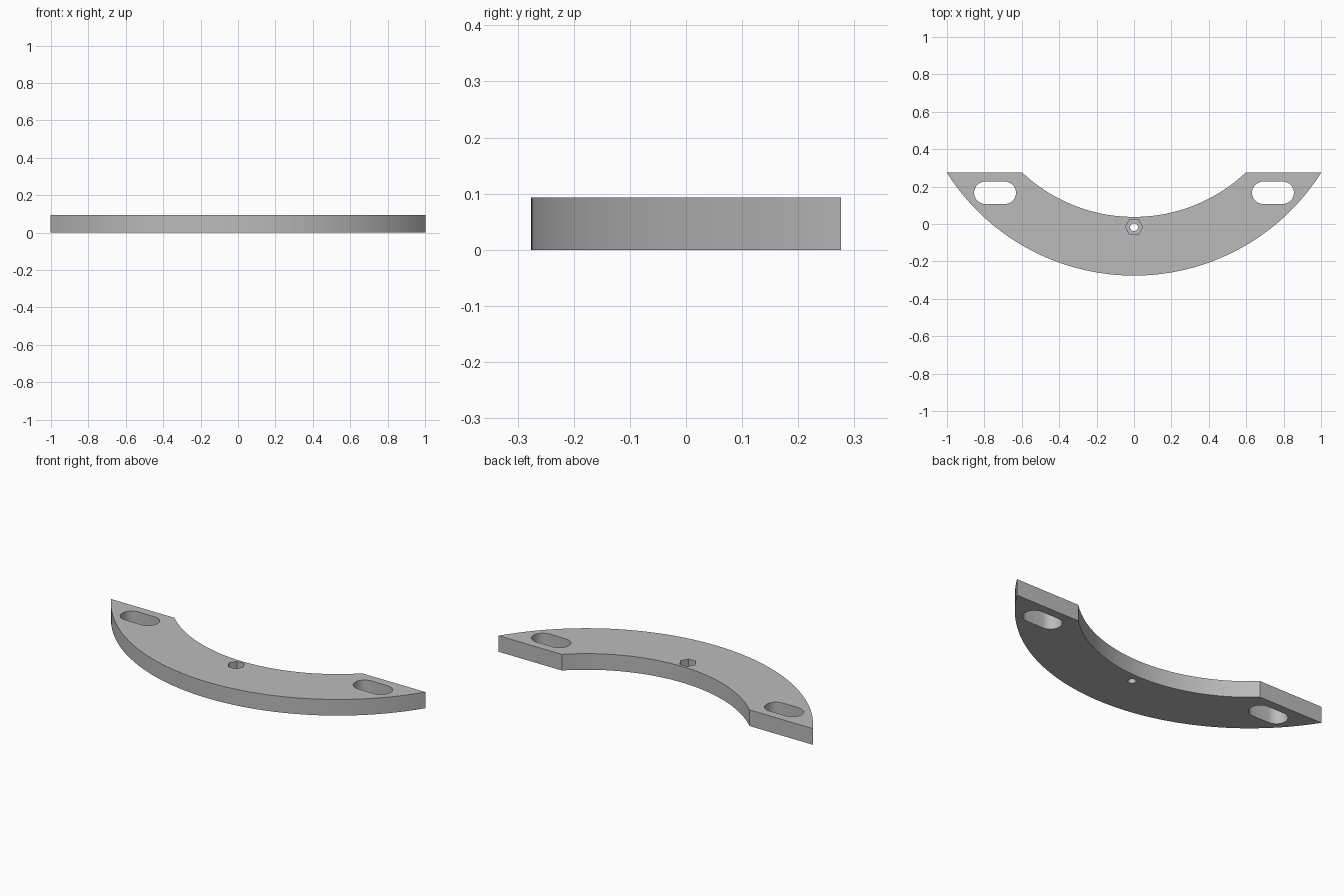
import bpy, bmesh
from math import sin, cos, pi, asin, radians

cube = bpy.data.objects.get("Cube")
if cube:
    bpy.data.objects.remove(cube, do_unlink=True)

HEIGHT = 0.093
BACK_Y = 0.276
CENTRE_Y = 0.909       # shared centre of both arcs
OUTER_R, INNER_R = 1.185, 0.871

grey = bpy.data.materials.new("plain grey")
grey.use_nodes = True
colour = (0.5, 0.5, 0.5, 1)
grey.diffuse_color = colour
grey.node_tree.nodes["Principled BSDF"].inputs["Base Color"].default_value = colour


def arc(cx, cy, r, start, end, steps):
    angles = [start + (end - start) * i / steps for i in range(steps + 1)]
    return [(cx + r * cos(a), cy + r * sin(a)) for a in angles]


def prism(name, outline, z0, z1):
    bm = bmesh.new()
    face = bm.faces.new([bm.verts.new((x, y, z0)) for x, y in outline])
    top = bmesh.ops.extrude_face_region(bm, geom=[face])["geom"]
    bmesh.ops.translate(bm, vec=(0, 0, z1 - z0),
                        verts=[v for v in top if isinstance(v, bmesh.types.BMVert)])
    bmesh.ops.recalc_face_normals(bm, faces=bm.faces)
    mesh = bpy.data.meshes.new(name)
    bm.to_mesh(mesh)
    bm.free()
    mesh.materials.append(grey)
    obj = bpy.data.objects.new(name, mesh)
    bpy.context.collection.objects.link(obj)
    return obj


def arc_to_back(r, steps):
    # Arc below the centre, ending where it meets the straight back edge
    half = asin((1 - ((CENTRE_Y - BACK_Y) / r) ** 2) ** 0.5)
    return arc(0, CENTRE_Y, r, -pi / 2 - half, -pi / 2 + half, steps)


# Curved plate with flat tips
outline = arc_to_back(OUTER_R, 64) + arc_to_back(INNER_R, 64)[::-1]
plate = prism("curved_plate", outline, 0, HEIGHT)

# Cutters: two slots, a round through hole and a hexagonal nut pocket
cutters = []
for side, label in ((-1, "right"), (1, "left")):
    mid = side * 0.743
    slot = (arc(mid + 0.052, 0.167, 0.06, -pi / 2, pi / 2, 16)
            + arc(mid - 0.052, 0.167, 0.06, pi / 2, 3 * pi / 2, 16))
    cutters.append(prism(label + "_slot_cutter", slot, -0.1, 0.2))
hole = arc(0, -0.017, 0.021, 0, 2 * pi, 32)[:-1]
cutters.append(prism("hole_cutter", hole, -0.1, 0.2))
hexagon = arc(0, -0.017, 0.046, 0, 2 * pi, 6)[:-1]
cutters.append(prism("nut_pocket_cutter", hexagon, HEIGHT / 2, 0.2))

bpy.ops.object.select_all(action="DESELECT")
bpy.context.view_layer.objects.active = plate
plate.select_set(True)
for cutter in cutters:
    cutter.hide_render = True
    mod = plate.modifiers.new(cutter.name, "BOOLEAN")
    mod.operation = "DIFFERENCE"
    mod.solver = "EXACT"
    mod.object = cutter
    bpy.ops.object.modifier_apply(modifier=mod.name)
    bpy.data.objects.remove(cutter, do_unlink=True)

bpy.ops.object.shade_smooth_by_angle(angle=radians(30))
